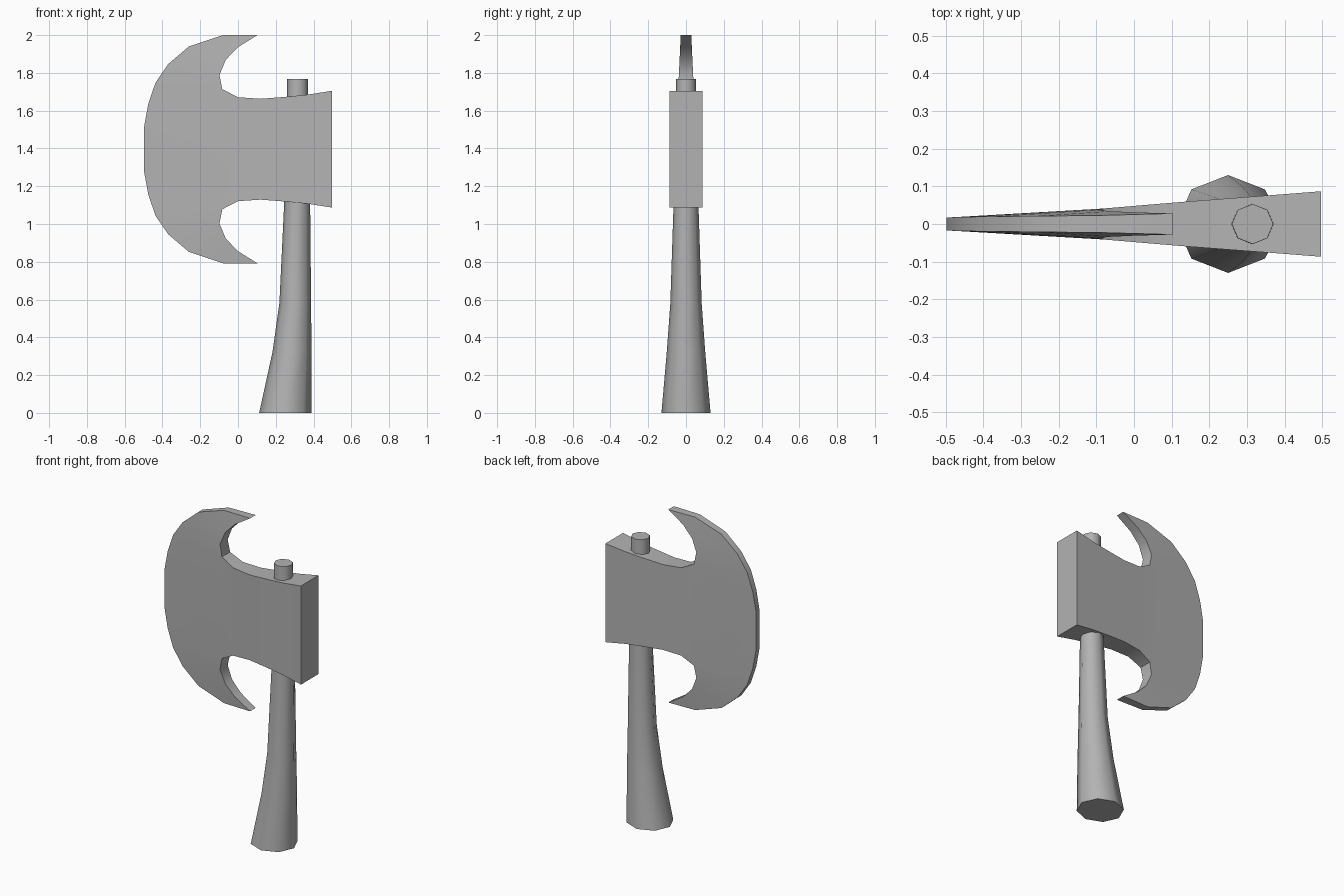
import bpy
import bmesh
import math

if "Cube" in bpy.data.objects:
    bpy.data.objects.remove(bpy.data.objects["Cube"])

MID = 1.396  # height of the head's symmetry plane

grey = bpy.data.materials.new("dark_grey")
grey.diffuse_color = (0.45, 0.45, 0.45, 1)
grey.use_nodes = True
grey.node_tree.nodes["Principled BSDF"].inputs["Base Color"].default_value = grey.diffuse_color


def finish(bm, name, angle):
    bmesh.ops.recalc_face_normals(bm, faces=bm.faces)
    mesh = bpy.data.meshes.new(name)
    bm.to_mesh(mesh)
    bm.free()
    mesh.materials.append(grey)
    obj = bpy.data.objects.new(name, mesh)
    bpy.context.collection.objects.link(obj)
    bpy.ops.object.select_all(action='DESELECT')
    obj.select_set(True)
    bpy.context.view_layer.objects.active = obj
    bpy.ops.object.shade_smooth_by_angle(angle=math.radians(angle))
    return obj


# Upper half of the head outline: x, height above middle, half thickness
cutting_edge = [(-0.498, 0.115, 0.017), (-0.475, 0.24, 0.018), (-0.437, 0.352, 0.019),
                (-0.37, 0.45, 0.020), (-0.26, 0.544, 0.021), (-0.08, 0.604, 0.023)]
horn = [(0.103, 0.604, 0.028), (0.0, 0.54, 0.031), (-0.065, 0.473, 0.034),
        (-0.098, 0.393, 0.038), (-0.083, 0.318, 0.041)]
neck = [(0.0, 0.275, 0.048), (0.12, 0.267, 0.058), (0.25, 0.277, 0.068),
        (0.37, 0.289, 0.077), (0.497, 0.309, 0.087)]
outline = cutting_edge + horn + neck
n = len(outline)

# Axe head: mirrored up/down (u) and front/back (s)
bm = bmesh.new()
V = {(i, u, s): bm.verts.new((x, s * t, MID + u * h))
     for i, (x, h, t) in enumerate(outline) for u in (1, -1) for s in (1, -1)}

blade_faces = [(5, 6, 7), (4, 5, 7, 8), (3, 4, 8, 9), (2, 3, 9, 10), (1, 2, 10), (0, 1, 10)]
for s in (1, -1):
    for u in (1, -1):
        for face in blade_faces:
            bm.faces.new([V[i, u, s] for i in face])
    for a, b in [(0, 10)] + [(i, i + 1) for i in range(10, n - 1)]:
        bm.faces.new((V[a, 1, s], V[b, 1, s], V[b, -1, s], V[a, -1, s]))

# Rim joining the two sides
loop = [(i, 1) for i in range(n)] + [(i, -1) for i in reversed(range(n))]
for a, b in zip(loop, loop[1:] + loop[:1]):
    bm.faces.new((V[(*a, 1)], V[(*b, 1)], V[(*b, -1)], V[(*a, -1)]))
finish(bm, "axe_head", 40)

# Handle: eight-sided rings of z, left x, right x, half depth
rings = [(0.0, 0.112, 0.388, 0.13), (0.32, 0.182, 0.389, 0.102), (0.58, 0.219, 0.387, 0.083),
         (1.1, 0.244, 0.382, 0.066), (1.68, 0.259, 0.371, 0.054), (1.768, 0.26, 0.37, 0.053)]
bm = bmesh.new()
circles = []
for z, left, right, ry in rings:
    cx, rx = (left + right) / 2, (right - left) / 2
    circles.append([bm.verts.new((cx + rx * math.cos(k * math.pi / 4),
                                  ry * math.sin(k * math.pi / 4), z)) for k in range(8)])
for lo, hi in zip(circles, circles[1:]):
    for k in range(8):
        j = (k + 1) % 8
        bm.faces.new((lo[k], lo[j], hi[j], hi[k]))
bm.faces.new(circles[0])
bm.faces.new(circles[-1])
finish(bm, "handle", 60)
